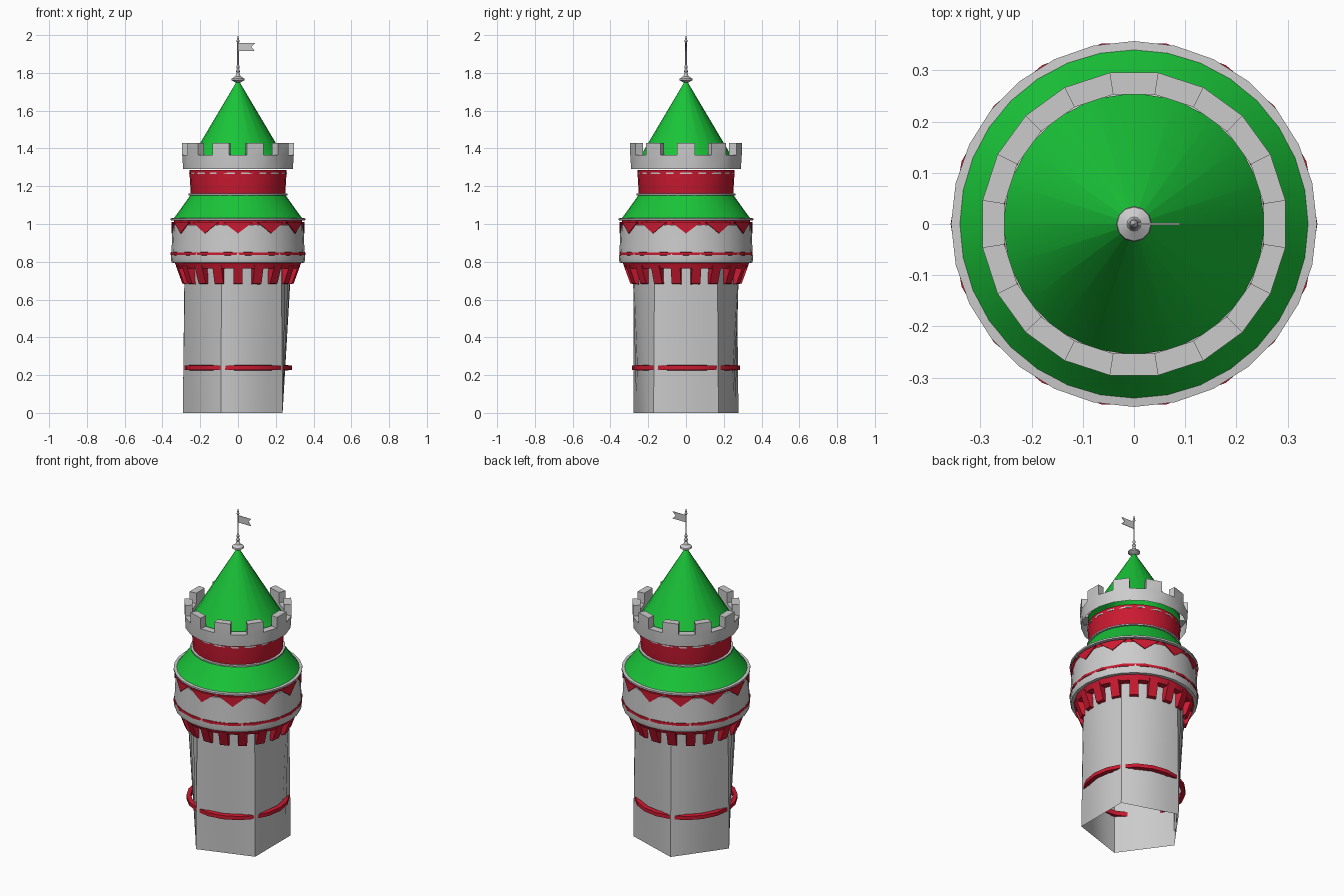
import bpy, bmesh, math
from math import sin, cos, pi, radians

if "Cube" in bpy.data.objects:
    bpy.data.objects.remove(bpy.data.objects["Cube"])


def material(name, rgb):
    m = bpy.data.materials.new(name)
    m.diffuse_color = (*rgb, 1)
    m.use_nodes = True
    m.node_tree.nodes["Principled BSDF"].inputs["Base Color"].default_value = m.diffuse_color
    return m


RED = material("red", (0.6, 0.01, 0.03))
GREEN = material("green", (0.01, 0.55, 0.04))


def finish(name, bm, mat=None, angle=30):
    bmesh.ops.remove_doubles(bm, verts=bm.verts, dist=1e-5)
    bmesh.ops.recalc_face_normals(bm, faces=bm.faces)
    me = bpy.data.meshes.new(name)
    bm.to_mesh(me)
    bm.free()
    for p in me.polygons:
        p.use_smooth = True
    me.set_sharp_from_angle(angle=radians(angle))
    if mat:
        me.materials.append(mat)
    ob = bpy.data.objects.new(name, me)
    bpy.context.collection.objects.link(ob)
    return ob


def polar(r, a, z):
    return (r * cos(a), r * sin(a), z)


def lathe(name, profile, segs, mat=None, closed=False, start=0.0):
    bm = bmesh.new()
    rings = [[bm.verts.new(polar(r, start + 2 * pi * i / segs, z)) for i in range(segs)]
             for r, z in profile]
    pairs = list(zip(rings, rings[1:]))
    if closed:
        pairs.append((rings[-1], rings[0]))
    for a, b in pairs:
        for i in range(segs):
            j = (i + 1) % segs
            bm.faces.new((a[i], a[j], b[j], b[i]))
    return finish(name, bm, mat)


def radial_prisms(name, count, profile, width, mat, start):
    # side profile (r, z) extruded tangentially and repeated round the tower
    bm = bmesh.new()
    for k in range(count):
        a = start + 2 * pi * k / count
        sides = []
        for s in (-width / 2, width / 2):
            sides.append([bm.verts.new((r * cos(a) - s * sin(a), r * sin(a) + s * cos(a), z))
                          for r, z in profile])
        n = len(profile)
        bm.faces.new(sides[0])
        bm.faces.new(sides[1][::-1])
        for i in range(n):
            j = (i + 1) % n
            bm.faces.new((sides[0][i], sides[0][j], sides[1][j], sides[1][i]))
    return finish(name, bm, mat)


# Shaft: five-sided foot lofting to a round top, open below
bm = bmesh.new()
N = 40
low, top = [], []
for i in range(N):
    a = 2 * pi * i / N
    off = (a - pi) % (2 * pi / 5) - pi / 5
    low.append(bm.verts.new(polar(0.292 * cos(pi / 5) / cos(off), a, 0)))
    top.append(bm.verts.new(polar(0.283, a, 0.80)))
for i in range(N):
    j = (i + 1) % N
    bm.faces.new((low[i], low[j], top[j], top[i]))
finish("shaft", bm)

# Red string course round the shaft
lathe("lower_ring", [(0.262, 0.225), (0.286, 0.228), (0.286, 0.25), (0.262, 0.253)], 20, RED, True)

# Corbels and the ring they carry
radial_prisms("corbels", 18, [(0.27, 0.68), (0.295, 0.685), (0.33, 0.78), (0.27, 0.78)],
              0.05, RED, -pi / 2)
lathe("corbel_ring", [(0.275, 0.765), (0.322, 0.765), (0.335, 0.795), (0.275, 0.795)], 20, RED, True)

# Wide grey gallery with its red trim
lathe("gallery", [(0.28, 0.79), (0.35, 0.795), (0.355, 0.81), (0.352, 0.86), (0.346, 0.995), (0.30, 1.0)], 28)
lathe("gallery_trim", [(0.335, 0.832), (0.358, 0.835), (0.358, 0.85), (0.335, 0.853)], 18, RED, True)
lathe("eaves_ring", [(0.30, 0.98), (0.338, 0.98), (0.338, 1.02), (0.30, 1.02)], 24, RED, True)

# Pointed red trim hanging below the eaves
bm = bmesh.new()
for k in range(12):
    c = -pi / 2 + k * pi / 6
    for a0, a1 in ((-13, 0), (0, 13)):
        pts = []
        for r in (0.343, 0.353):
            tip = bm.verts.new(polar(r, c, 0.95))
            mid = bm.verts.new(polar(r, c, 1.01))
            side = bm.verts.new(polar(r, c + radians(a0 + a1), 1.01))
            pts.append((tip, mid, side))
        p, q = pts
        bm.faces.new(p)
        bm.faces.new(q)
        for i, j in ((0, 2), (1, 2)):
            bm.faces.new((p[i], p[j], q[j], q[i]))
finish("pointed_trim", bm, RED)

# Lower roof skirt and its grey lip
lathe("lower_roof", [(0.345, 1.025), (0.325, 1.05), (0.25, 1.155)], 32, GREEN)
lathe("roof_lip", [(0.335, 1.017), (0.357, 1.02), (0.357, 1.03), (0.335, 1.032)], 28, None, True)

# Red drum with grey bands
lathe("drum", [(0.248, 1.15), (0.25, 1.16), (0.258, 1.285)], 28, RED)
lathe("drum_base_band", [(0.24, 1.15), (0.263, 1.152), (0.263, 1.16), (0.24, 1.162)], 24, None, True)
lathe("drum_top_band", [(0.24, 1.262), (0.259, 1.264), (0.259, 1.272), (0.24, 1.275)], 18, None, True)

# Battlement: twenty segments, alternately merlon and gap
bm = bmesh.new()
step = pi / 10


def quad(*pts):
    bm.faces.new([bm.verts.new(p) for p in pts])


for k in range(20):
    a, b = -pi / 2 + (k - 0.5) * step, -pi / 2 + (k + 0.5) * step
    h = 1.43 if k % 2 else 1.365
    ro, ri, rb = 0.299, 0.256, 0.294
    quad(polar(rb, a, 1.29), polar(rb, b, 1.29), polar(ro, b, 1.365), polar(ro, a, 1.365))
    quad(polar(ro, a, h), polar(ro, b, h), polar(ri, b, h), polar(ri, a, h))
    quad(polar(ri, a, 1.33), polar(ri, b, 1.33), polar(ri, b, h), polar(ri, a, h))
    if k % 2:
        quad(polar(ro, a, 1.365), polar(ro, b, 1.365), polar(ro, b, h), polar(ro, a, h))
        for e in (a, b):
            quad(polar(ro, e, 1.365), polar(ri, e, 1.365), polar(ri, e, h), polar(ro, e, h))
finish("battlement", bm, None, 25)

# Upper conical roof
lathe("upper_roof", [(0.256, 1.335), (0.0005, 1.765)], 20, GREEN)

# Finial, pole and spike in one turned profile
lathe("finial_pole", [(0.001, 1.745), (0.015, 1.75), (0.035, 1.762), (0.033, 1.77), (0.014, 1.782),
                      (0.007, 1.80), (0.011, 1.81), (0.006, 1.82), (0.009, 1.832), (0.004, 1.845),
                      (0.004, 1.96), (0.008, 1.967), (0.0005, 2.0)], 12)

# Swallow-tailed flag
bm = bmesh.new()
outline = [(0.0, 1.915), (0.09, 1.915), (0.07, 1.937), (0.09, 1.958), (0.0, 1.958)]
f = bm.faces.new([bm.verts.new((x, -0.0015, z)) for x, z in outline])
ext = bmesh.ops.extrude_face_region(bm, geom=[f], use_keep_orig=True)
bmesh.ops.translate(bm, vec=(0, 0.003, 0), verts=[v for v in ext["geom"] if isinstance(v, bmesh.types.BMVert)])
finish("flag", bm)
